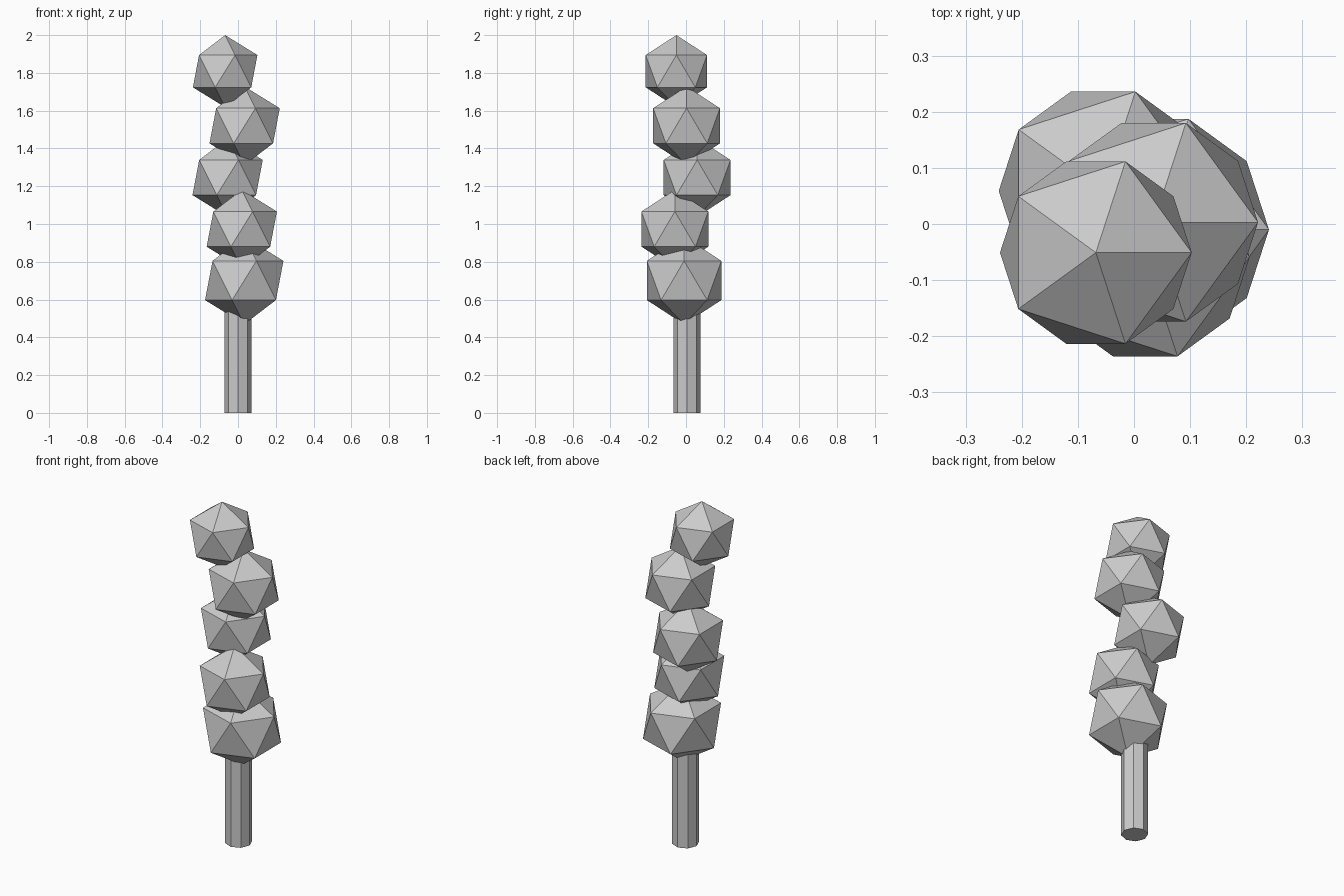
import bpy

if "Cube" in bpy.data.objects:
    bpy.data.objects.remove(bpy.data.objects["Cube"])

# Octagonal stem, its top buried in the lowest cluster
bpy.ops.mesh.primitive_cylinder_add(vertices=8, radius=0.072, depth=0.62,
                                    location=(0, 0.005, 0.31))
bpy.context.object.name = "stem"

# Stack of faceted leaf clusters: x, y, z, radius
clusters = [
    (0.033, -0.010, 0.701, 0.232),
    (0.020, -0.059, 0.973, 0.208),
    (-0.055, 0.059, 1.246, 0.208),
    (0.035, 0.003, 1.520, 0.208),
    (-0.068, -0.051, 1.809, 0.191),
]
for i, (x, y, z, r) in enumerate(clusters, 1):
    bpy.ops.mesh.primitive_ico_sphere_add(subdivisions=1, radius=r,
                                          location=(x, y, z))
    bpy.context.object.name = f"leaf_cluster_{i}"
